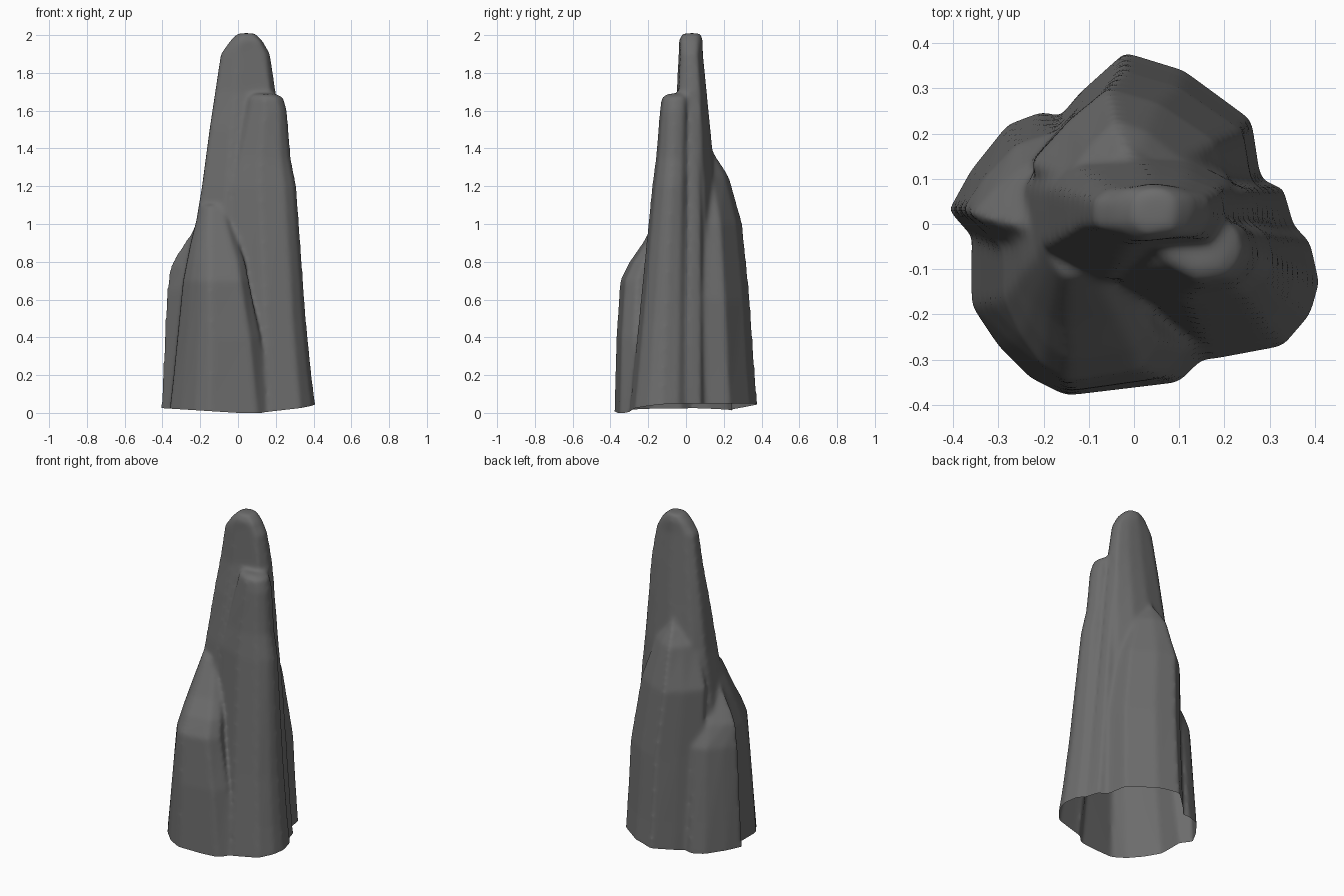
import bpy
import bmesh

default = bpy.data.objects.get("Cube")
if default:
    bpy.data.objects.remove(default, do_unlink=True)

rock = bpy.data.materials.new("dark_grey_rock")
rock.use_nodes = True
grey = 0.15
rock.diffuse_color = (grey, grey, grey, 1)
rock.node_tree.nodes["Principled BSDF"].inputs["Base Color"].default_value = rock.diffuse_color


def fit(value, low, high, new_low, new_high):
    """Map a value from one range to another."""
    return new_low + (value - low) / (high - low) * (new_high - new_low)


def add_column(bm, outline, levels):
    """Loft a ground outline upwards through boxes given as (z, x0, x1, y0, y1)."""
    xs, ys = zip(*outline)
    ground = (min(xs), max(xs), min(ys), max(ys))
    footing = -0.1
    rings = []
    for z, x0, x1, y0, y1 in [(footing, *ground), (0, *ground), *levels]:
        ring = []
        for x, y in outline:
            corner = (fit(x, min(xs), max(xs), x0, x1), fit(y, min(ys), max(ys), y0, y1), z)
            ring.append(bm.verts.new(corner))
        rings.append(ring)
    for low, high in zip(rings, rings[1:]):
        for i in range(len(outline)):
            bm.faces.new((low[i - 1], low[i], high[i], high[i - 1]))
    bm.faces.new(reversed(rings[0]))
    bm.faces.new(rings[-1])


bm = bmesh.new()

# Tall central spire
add_column(
    bm,
    [(-.27, -.06), (-.1, -.15), (.2, -.12), (.25, 0), (.24, .12), (.12, .18),
     (-.02, .2), (-.2, .17), (-.27, .1)],
    [(.9, -.24, .22, -.14, .18),
     (1.2, -.19, .22, -.12, .16),
     (1.5, -.15, .21, -.08, .13),
     (1.7, -.12, .2, -.05, .11),
     (1.9, -.09, .17, -.04, .09),
     (1.97, -.04, .13, -.04, .09),
     (2.01, 0, .09, -.02, .08)])

# Second spire with a blunt top
add_column(
    bm,
    [(.35, 0), (-.1, 0), (0, -.21), (.17, -.3), (.33, -.27), (.39, -.2), (.41, -.13), (.39, -.04)],
    [(.5, -.1, .36, -.25, 0),
     (1.2, -.1, .31, -.18, 0),
     (1.35, -.06, .28, -.16, 0),
     (1.6, .01, .26, -.14, 0),
     (1.67, .03, .24, -.13, 0),
     (1.69, .06, .2, -.1, 0)])

# Shoulder at the back
add_column(
    bm,
    [(-.02, .38), (-.12, .29), (-.22, .17), (-.15, 0), (.2, 0), (.28, .1), (.26, .23), (.11, .34)],
    [(.6, -.22, .26, 0, .34),
     (1, -.23, .2, 0, .3),
     (1.25, -.15, .12, 0, .23),
     (1.33, -.09, .07, 0, .18),
     (1.38, -.04, .04, 0, .15)])

# Thin rib between the second spire and the back shoulder
add_column(
    bm,
    [(.33, .08), (.27, .1), (.1, .1), (.1, -.03), (.33, -.03), (.35, .01)],
    [(1, .1, .27, 0, .09),
     (1.6, .05, .21, 0, .08),
     (1.8, .04, .17, 0, .07)])

# Broad buttress at the front
add_column(
    bm,
    [(-.15, -.38), (.1, -.35), (.17, -.28), (.1, -.1), (-.2, 0), (-.36, -.04),
     (-.36, -.18), (-.3, -.27), (-.23, -.34)],
    [(.4, -.32, .12, -.37, 0),
     (.7, -.29, .06, -.35, 0),
     (.8, -.27, .04, -.3, 0),
     (.9, -.25, 0, -.23, 0),
     (1.1, -.2, -.07, -.12, 0)])

# Low lobe at the side
add_column(
    bm,
    [(-.41, .03), (-.33, -.06), (-.05, 0), (-.12, .22), (-.2, .25), (-.28, .22), (-.36, .12)],
    [(.65, -.38, -.05, -.04, .2),
     (.78, -.36, -.06, -.03, .14),
     (.85, -.32, -.08, -.03, .1),
     (1, -.22, -.12, -.03, .03)])

bmesh.ops.recalc_face_normals(bm, faces=bm.faces)
mesh = bpy.data.meshes.new("rock_spire")
bm.to_mesh(mesh)
bm.free()
spire = bpy.data.objects.new("rock_spire", mesh)
bpy.context.collection.objects.link(spire)

# Fuse the columns into one weathered skin
fuse = spire.modifiers.new("fuse", 'REMESH')
fuse.mode = 'VOXEL'
fuse.voxel_size = 0.011
soften = spire.modifiers.new("soften", 'SMOOTH')
soften.factor = 0.5
soften.iterations = 14
graph = bpy.context.evaluated_depsgraph_get()
fused = bpy.data.meshes.new_from_object(spire.evaluated_get(graph))
spire.modifiers.clear()
spire.data = fused

# Open the underside and give it an uneven rim
bm = bmesh.new()
bm.from_mesh(fused)
everything = bm.verts[:] + bm.edges[:] + bm.faces[:]
bmesh.ops.bisect_plane(bm, geom=everything, plane_co=(0, 0, 0), plane_no=(0, 0, 1), clear_inner=True)
blend_height = 0.2
for vert in bm.verts:
    x, y, z = vert.co
    rim = min(max(.015 + x / 10 + y / 12, -x / 16, 0), .05)
    if z < blend_height:
        vert.co.z = fit(z, 0, blend_height, rim, blend_height)
bm.to_mesh(fused)
bm.free()

# Finish with one smooth grey surface
fused.materials.clear()
fused.materials.append(rock)
fused.polygons.foreach_set("use_smooth", [True] * len(fused.polygons))
fused.update()
